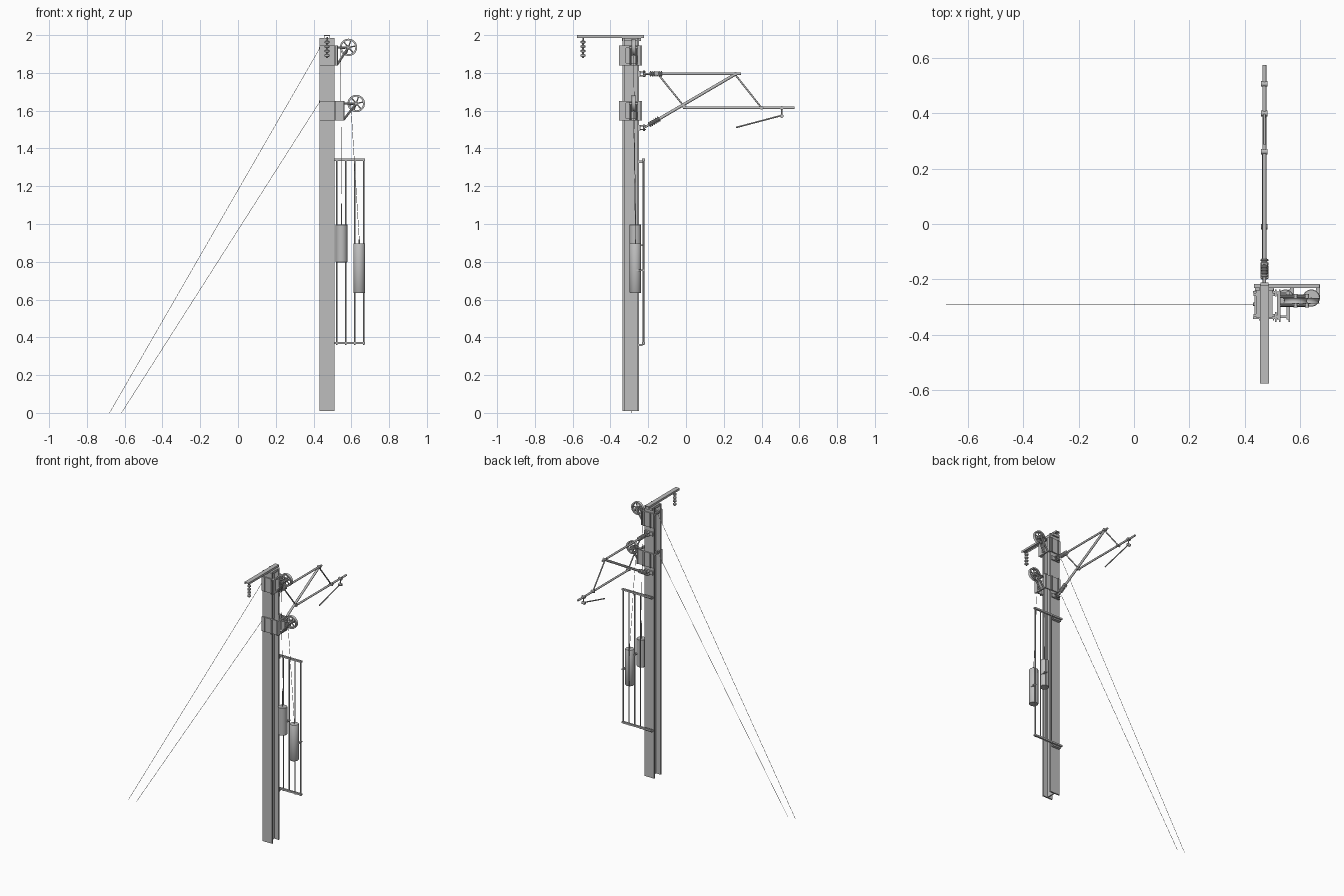
import bpy, bmesh, math
from mathutils import Vector

if "Cube" in bpy.data.objects:
    bpy.data.objects.remove(bpy.data.objects["Cube"], do_unlink=True)


def material(name, value):
    m = bpy.data.materials.new(name)
    m.use_nodes = True
    m.diffuse_color = (value, value, value, 1)
    m.node_tree.nodes["Principled BSDF"].inputs["Base Color"].default_value = (value, value, value, 1)
    return m


STEEL = material("galvanised steel", 0.51)


def finish(bm, name, smooth=True):
    bmesh.ops.recalc_face_normals(bm, faces=bm.faces)
    me = bpy.data.meshes.new(name)
    bm.to_mesh(me)
    bm.free()
    ob = bpy.data.objects.new(name, me)
    me.materials.append(STEEL)
    bpy.context.collection.objects.link(ob)
    if smooth:
        bpy.ops.object.select_all(action='DESELECT')
        ob.select_set(True)
        bpy.context.view_layer.objects.active = ob
        bpy.ops.object.shade_smooth_by_angle(angle=math.radians(40))


def box(bm, x0, x1, y0, y1, z0, z1):
    vs = bmesh.ops.create_cube(bm, size=1)["verts"]
    for v in vs:
        v.co = Vector(((x0, x1)[v.co.x > 0], (y0, y1)[v.co.y > 0], (z0, z1)[v.co.z > 0]))


def lathe(bm, a, b, profile, n=12, closed=False):
    """Revolve (fraction along a-b, radius) pairs around the line a-b."""
    a, b = Vector(a), Vector(b)
    q = (b - a).to_track_quat('Z', 'Y')
    rings = []
    for t, r in profile:
        c = a.lerp(b, t)
        rings.append([bm.verts.new(c + q @ Vector((r * math.cos(k * math.tau / n),
                      r * math.sin(k * math.tau / n), 0))) for k in range(n)])
    for p, s in zip(rings, rings[1:] + (rings[:1] if closed else [])):
        for k in range(n):
            bm.faces.new((p[k], p[(k + 1) % n], s[(k + 1) % n], s[k]))
    if not closed:
        bm.faces.new(rings[0])
        bm.faces.new(rings[-1])


def rod(bm, a, b, r, n=10):
    lathe(bm, a, b, [(0, r), (1, r)], n)


def insulator(bm, a, b, core, shed, count):
    prof = [(0, core)]
    for i in range(count):
        t = (i + 0.5) / count
        w = 0.35 / count
        prof += [(t - w, core), (t - w * 0.5, shed), (t + w * 0.5, shed), (t + w, core)]
    lathe(bm, a, b, prof + [(1, core)], 16)


X = 0.472          # centre plane of mast and cantilever
YM = -0.29         # mast centre depth

# Mast: H-section with flanges facing front and back
bm = bmesh.new()
box(bm, 0.432, 0.511, -0.335, -0.325, 0.01, 1.985)
box(bm, 0.432, 0.511, -0.260, -0.250, 0.01, 1.985)
box(bm, X - 0.004, X + 0.004, -0.325, -0.260, 0.01, 1.985)
finish(bm, "mast", False)

# Top arm: shallow channel with a cap plate
bm = bmesh.new()
box(bm, X - 0.016, X + 0.016, -0.578, -0.222, 1.994, 2.0)
for s in (-1, 1):
    x = X + s * 0.0145
    box(bm, x - 0.0015, x + 0.0015, -0.578, -0.222, 1.985, 1.995)
box(bm, X - 0.03, X + 0.03, -0.338, -0.238, 1.968, 1.986)
finish(bm, "top_arm", False)

bm = bmesh.new()
rod(bm, (X, -0.545, 1.99), (X, -0.545, 1.96), 0.004)
insulator(bm, (X, -0.545, 1.975), (X, -0.545, 1.88), 0.005, 0.013, 4)
finish(bm, "hanging_insulator")


# Clamps, pulley brackets and pulleys
def clamp(name, z0, z1, x_out):
    bm = bmesh.new()
    for plate, rib in (((-0.343, -0.335), (-0.349, -0.343)), ((-0.25, -0.242), (-0.242, -0.234))):
        box(bm, 0.431, 0.513, *plate, z0, z1)
        for x in (0.455, 0.505):                    # stiffening ribs
            box(bm, x - 0.002, x + 0.002, *rib, z0, z1)
    for y0, y1 in ((-0.354, -0.318), (-0.262, -0.237)):
        y = (y0 + y1) / 2                           # side plates with end flanges
        box(bm, 0.511, x_out, y - 0.004, y + 0.004, z0, z1)
        for x in (0.511, x_out - 0.005):
            box(bm, x, x + 0.005, y0, y1, z0, z1)
    for z in (z0 + 0.006, z1 - 0.006):              # end rails
        box(bm, x_out - 0.012, x_out, -0.345, -0.245, z - 0.006, z + 0.006)
    box(bm, 0.437, 0.449, -0.335, -0.25, z1 - 0.022, z1 - 0.006)
    finish(bm, name, False)


def pulley_bracket(name, x_in, z0, xw, zw, y):
    bm = bmesh.new()
    for s in (-1, 1):
        yy = y + s * 0.016
        rod(bm, (x_in - 0.004, yy, z0 + 0.006), (xw, yy, zw), 0.006, 8)
        rod(bm, (x_in - 0.006, yy, zw), (xw + 0.006, yy, zw), 0.005, 8)
    rod(bm, (xw, y - 0.024, zw), (xw, y + 0.024, zw), 0.007)
    finish(bm, name)


def pulley(name, xw, zw, y):
    bm = bmesh.new()
    rim = [(0, 0.036), (0, 0.046), (0.35, 0.041), (0.65, 0.041), (1, 0.046), (1, 0.036)]
    lathe(bm, (xw, y - 0.01, zw), (xw, y + 0.01, zw), rim, 32, True)
    rod(bm, (xw, y - 0.011, zw), (xw, y + 0.011, zw), 0.012, 16)
    for k in range(6):
        d = Vector((math.cos(k * math.tau / 6 + 0.2), 0, math.sin(k * math.tau / 6 + 0.2)))
        c = Vector((xw, y, zw))
        rod(bm, c + d * 0.01, c + d * 0.038, 0.004, 6)
    finish(bm, name)


for tag, z0, z1, x_out, xw, zw in (("upper", 1.84, 1.945, 0.53, 0.585, 1.935),
                                   ("lower", 1.547, 1.652, 0.564, 0.626, 1.638)):
    clamp(tag + "_clamp", z0, z1, x_out)
    pulley_bracket(tag + "_pulley_bracket", x_out, z0, xw, zw, -0.278)
    pulley(tag + "_pulley", xw, zw, -0.278)

# Guy wires with anchor eyes
for tag, z, xg in (("upper", 1.936, -0.68), ("lower", 1.652, -0.617)):
    bm = bmesh.new()
    rod(bm, (0.436, YM, z), (xg, YM, 0), 0.0012, 6)
    rod(bm, (0.43, YM, z - 0.004), (0.452, YM, z - 0.004), 0.006, 8)
    finish(bm, tag + "_guy_wire")

# Balance weights with their ropes and guide clips
for tag, x, z0, z1, rope_x, rope_z, clip_x, stem in (
        ("inner", 0.548, 0.797, 0.998, 0.543, 1.935, 0.571, 0.11),
        ("outer", 0.642, 0.635, 0.897, 0.597, 1.638, 0.665, 0.02)):
    bm = bmesh.new()
    y = -0.268
    lathe(bm, (x, y, z0), (x, y, z1), [(0, 0.029), (0.01, 0.031), (0.99, 0.031), (1, 0.029)], 24)
    rod(bm, (x, y, z1), (x, y, z1 + stem), 0.003, 8)
    zc = (z0 + z1) / 2 - 0.01
    box(bm, clip_x - 0.006, clip_x + 0.008, y, -0.219, zc - 0.004, zc + 0.004)
    finish(bm, tag + "_weight")
    bm = bmesh.new()
    rod(bm, (x, y, z1 + stem), (rope_x, -0.278, rope_z), 0.0012, 6)
    finish(bm, tag + "_weight_rope")

# Weight guide frame
bm = bmesh.new()
for z in (0.37, 1.34):
    box(bm, 0.435, 0.672, -0.232, -0.218, z - 0.006, z + 0.006)
    box(bm, 0.438, 0.505, -0.25, -0.23, z - 0.016, z - 0.004)
for x in (0.524, 0.571, 0.618, 0.665):
    rod(bm, (x, -0.225, 0.36), (x, -0.225, 1.348), 0.004, 8)
finish(bm, "weight_guide_frame")

# Cantilever tubes, given as depth and height of both ends
TUBES = {
    "top_tube": (-0.15, 1.795, 0.29, 1.795, 0.007),
    "diagonal_tube": (-0.15, 1.552, 0.265, 1.795, 0.008),
    "registration_tube": (-0.015, 1.615, 0.575, 1.615, 0.007),
    "inner_strut": (-0.145, 1.79, -0.01, 1.622, 0.0045),
    "outer_strut": (0.265, 1.785, 0.40, 1.615, 0.0045),
    "drop_bracket": (0.507, 1.62, 0.507, 1.568, 0.004),
    "steady_arm": (0.515, 1.577, 0.265, 1.511, 0.004),
}
for name, (ya, za, yb, zb, r) in TUBES.items():
    bm = bmesh.new()
    rod(bm, (X, ya, za), (X, yb, zb), r, 12)
    finish(bm, name)

# Couplings where the tubes meet
bm = bmesh.new()
for y, z in ((0.262, 1.795), (-0.01, 1.62), (0.4, 1.615), (0.507, 1.615), (-0.145, 1.795), (0.507, 1.572)):
    rod(bm, (X - 0.012, y, z), (X + 0.012, y, z), 0.01, 10)
finish(bm, "tube_couplings")

# Cantilever insulators and their swivel brackets on the mast
for tag, z, end_y, end_z in (("upper", 1.795, -0.125, 1.795), ("lower", 1.51, -0.14, 1.558)):
    bm = bmesh.new()
    a, b = Vector((X, -0.222, z)), Vector((X, end_y, end_z))
    rod(bm, a, b, 0.006)
    insulator(bm, a.lerp(b, 0.3), b, 0.01, 0.015, 6)
    finish(bm, tag + "_cantilever_insulator")
    bm = bmesh.new()
    box(bm, X - 0.035, X + 0.035, -0.25, -0.24, z - 0.014, z + 0.014)
    for s in (-1, 1):
        zz = z + s * 0.01
        box(bm, X - 0.014, X + 0.014, -0.241, -0.212, zz - 0.003, zz + 0.003)
    rod(bm, (X, -0.222, z - 0.018), (X, -0.222, z + 0.018), 0.005, 8)
    finish(bm, tag + "_swivel_bracket", False)
